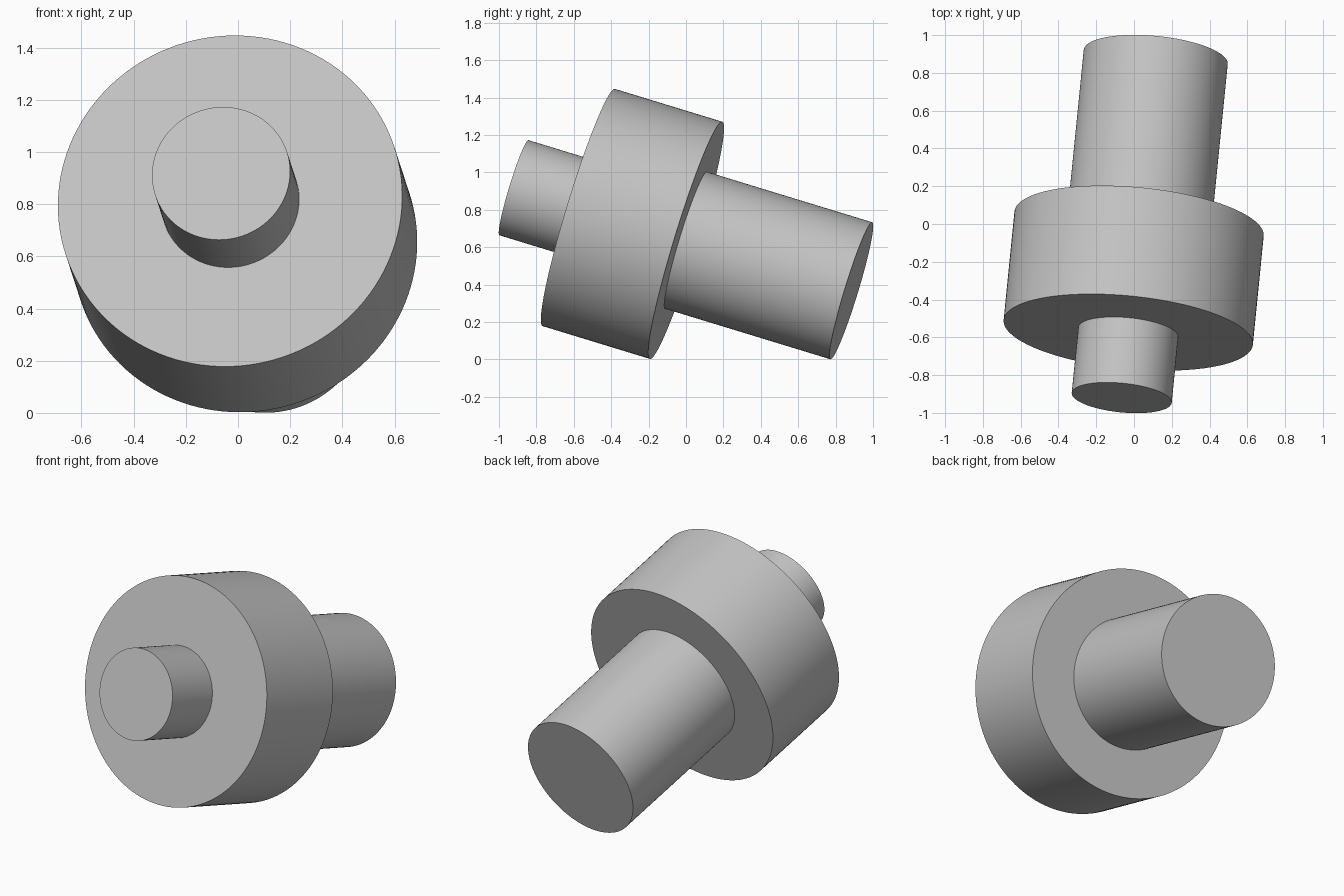
import bpy
import bmesh
import math
from mathutils import Vector

cube = bpy.data.objects.get("Cube")
if cube:
    bpy.data.objects.remove(cube, do_unlink=True)

# Single plain grey material
grey = bpy.data.materials.new("plain_grey")
grey.use_nodes = True
color = (0.55, 0.55, 0.55, 1)
grey.diffuse_color = color
grey.node_tree.nodes["Principled BSDF"].inputs["Base Color"].default_value = color

# Ends of the tilted shaft axis: front pin tip and rear shaft tip
front_tip = Vector((-0.065, -0.92, 0.918))
rear_tip = Vector((0.115, 0.884, 0.367))
axis = rear_tip - front_tip
length = axis.length

# Half profile (radius, distance along axis): front pin, wide flange, rear shaft
profile = [(0, 0), (0.266, 0), (0.266, 0.364), (0.663, 0.364),
           (0.663, 0.967), (0.383, 0.967), (0.383, length), (0, length)]

# Revolve the profile into one closed stepped body
bm = bmesh.new()
verts = [bm.verts.new((r, 0, s)) for r, s in profile]
edges = [bm.edges.new(pair) for pair in zip(verts, verts[1:])]
bmesh.ops.spin(bm, geom=verts + edges, cent=(0, 0, 0), axis=(0, 0, 1),
               angle=math.tau, steps=128, use_merge=True)
bmesh.ops.remove_doubles(bm, verts=bm.verts, dist=0.0001)
bmesh.ops.recalc_face_normals(bm, faces=bm.faces)
mesh = bpy.data.meshes.new("stepped_shaft")
bm.to_mesh(mesh)
bm.free()
mesh.materials.append(grey)

# Lay the body along its tilted axis
shaft = bpy.data.objects.new("stepped_shaft", mesh)
bpy.context.collection.objects.link(shaft)
shaft.location = front_tip
shaft.rotation_euler = axis.to_track_quat("Z", "Y").to_euler()

# Smooth sides with crisp rims
bpy.ops.object.select_all(action="DESELECT")
shaft.select_set(True)
bpy.context.view_layer.objects.active = shaft
bpy.ops.object.shade_smooth_by_angle(angle=math.radians(30))
